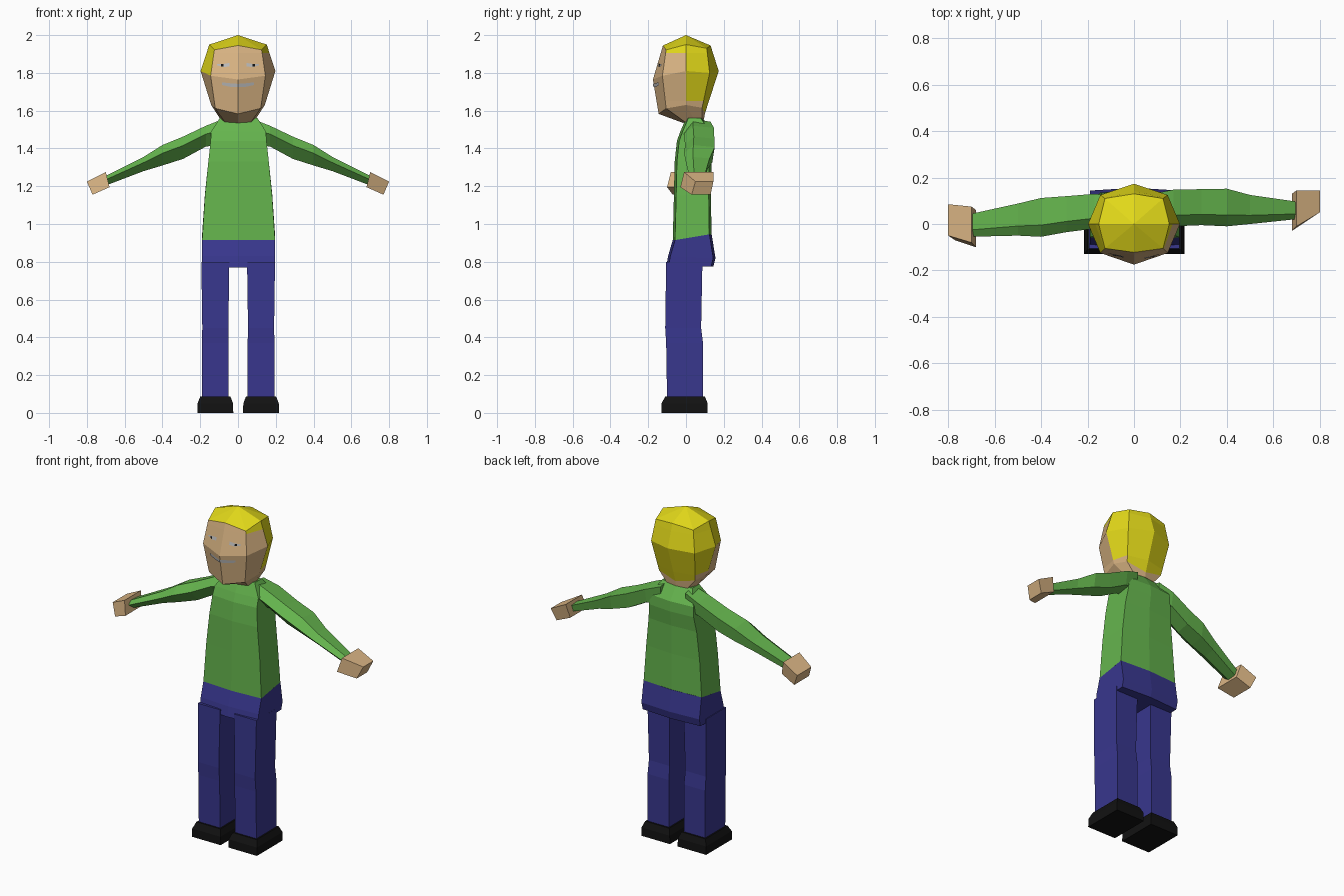
import bpy, bmesh
from mathutils import Vector
from mathutils.bvhtree import BVHTree

if "Cube" in bpy.data.objects:
    bpy.data.objects.remove(bpy.data.objects["Cube"])


def material(name, r, g, b):
    m = bpy.data.materials.new(name)
    m.diffuse_color = (r, g, b, 1)
    m.use_nodes = True
    m.node_tree.nodes["Principled BSDF"].inputs["Base Color"].default_value = m.diffuse_color
    return m


SKIN = material("skin", 0.70, 0.46, 0.23)
HAIR = material("yellow hair", 0.76, 0.69, 0.01)
SHIRT = material("green shirt", 0.13, 0.46, 0.075)
TROUSER = material("blue trousers", 0.04, 0.038, 0.27)
SHOE = material("black", 0.006, 0.006, 0.006)
PALE = material("pale grey", 0.5, 0.5, 0.5)


def finish(name, bm, *mats):
    bmesh.ops.recalc_face_normals(bm, faces=bm.faces)
    me = bpy.data.meshes.new(name)
    bm.to_mesh(me)
    bm.free()
    for m in mats:
        me.materials.append(m)
    ob = bpy.data.objects.new(name, me)
    bpy.context.collection.objects.link(ob)
    return ob


def loft_bm(rings, apex=None):
    """Skin a stack of equal-length rings; cap both ends, or fan to an apex."""
    bm = bmesh.new()
    rows = [[bm.verts.new(p) for p in r] for r in rings]
    n = len(rows[0])
    for a, b in zip(rows, rows[1:]):
        for i in range(n):
            j = (i + 1) % n
            bm.faces.new((a[i], a[j], b[j], b[i]))
    bm.faces.new(rows[0])
    if apex:
        top = bm.verts.new(apex)
        for i in range(n):
            bm.faces.new((rows[-1][i], rows[-1][(i + 1) % n], top))
    else:
        bm.faces.new(rows[-1])
    return bm


def loft(name, rings, mat):
    return finish(name, loft_bm(rings), mat)


def body_ring(hx, yf, yb, zf, zb, cx=0.003):
    """Eight-point trunk section: corners set in slightly from the middles."""
    zm = (zf + zb) / 2
    e = 0.012
    return [(cx, yf, zf), (cx + hx, yf + e, zf), (cx + hx, (yf + yb) / 2, zm),
            (cx + hx, yb - e, zb), (cx, yb, zb), (cx - hx, yb - e, zb),
            (cx - hx, (yf + yb) / 2, zm), (cx - hx, yf + e, zf)]


def quad(x0, x1, y0, y1, z):
    return [(x0, y0, z), (x1, y0, z), (x1, y1, z), (x0, y1, z)]


# trunk
loft("shirt_body", [body_ring(*r) for r in (
    (.193, -.07, .135, .915, .945), (.178, -.064, .132, 1.15, 1.16),
    (.16, -.06, .135, 1.33, 1.33), (.148, -.048, .147, 1.44, 1.42),
    (.145, -.03, .145, 1.49, 1.48), (.10, .0, .09, 1.56, 1.56))], SHIRT)
loft("trouser_hips", [body_ring(*r) for r in (
    (.192, -.105, .145, .77, .775), (.193, -.095, .156, .83, .82),
    (.193, -.07, .136, .915, .945))], TROUSER)

# legs and shoes
for side, s, c in (("left", -1, -.12), ("right", 1, .122)):
    loft(side + "_leg", [quad(c - w, c + w, y0, y1, z) for w, y0, y1, z in (
        (.071, -.10, .09, .06), (.071, -.105, .09, .37),
        (.069, -.11, .08, .45), (.074, -.105, .087, .80))], TROUSER)
    loft(side + "_shoe", [quad(c - w, c + w, y0, y1, z) for w, y0, y1, z in (
        (.095, -.13, .115, 0), (.094, -.13, .115, .05),
        (.08, -.11, .10, .086))], SHOE)

# arms: distance out, top z, bottom z, then front and back y for each side
ARM = [(.08, 1.555, 1.42, .00, .12, .00, .13),
       (.17, 1.52, 1.41, -.02, .13, -.01, .148),
       (.29, 1.463, 1.345, -.035, .12, -.005, .15),
       (.40, 1.418, 1.31, -.055, .112, -.01, .152),
       (.50, 1.355, 1.28, -.05, .088, .0, .125),
       (.71, 1.25, 1.2, -.055, .042, .022, .095)]
for side, s, k in (("left", -1, 3), ("right", 1, 5)):
    rings = []
    for a in ARM:
        x, t, b, f, r = s * a[0], a[1], a[2], a[k], a[k + 1]
        h, d = t - b, r - f
        rings.append([(x, r, t - .1 * h), (x, f + .3 * d, t), (x, f, t - .4 * h),
                      (x, f + .4 * d, b), (x, r - .08 * d, b + .15 * h)])
    loft(side + "_arm", rings, SHIRT)

# hands: tapered blocks continuing the slope of the arm
for side, s, inner, outer in (("left", -1, (-.10, .06), (-.07, .07)),
                              ("right", 1, (-.03, .13), (.03, .13))):
    rings = []
    for (f, b), (xt, zt), (xb, zb) in ((inner, (.70, 1.275), (.68, 1.195)),
                                       (outer, (.80, 1.225), (.77, 1.155))):
        rings.append([(s * xt, f + .02, zt), (s * xt, b + .015, zt),
                      (s * xb, b, zb), (s * xb, f, zb)])
    loft(side + "_hand", rings, SKIN)


# head
def head_ring(hx, zs, cx, cfy, czf, cby, czb, yf, zf, yb, zb):
    return [(0, yf, zf), (cx, cfy, czf), (hx, 0, zs), (cx, cby, czb),
            (0, yb, zb), (-cx, cby, czb), (-hx, 0, zs), (-cx, cfy, czf)]


neck = [(0, -.015, 1.535), (.07, -.005, 1.54), (.09, .045, 1.55), (.07, .085, 1.555),
        (0, .095, 1.555), (-.07, .085, 1.555), (-.09, .045, 1.55), (-.07, -.005, 1.54)]
head = loft_bm([
    neck,
    head_ring(.142, 1.63, .12, -.105, 1.612, .085, 1.615, -.145, 1.583, .10, 1.585),
    head_ring(.198, 1.81, .145, -.125, 1.785, .125, 1.80, -.175, 1.765, .173, 1.81),
    head_ring(.152, 1.95, .125, -.105, 1.922, .11, 1.93, -.122, 1.945, .13, 1.945)],
    apex=(0, 0, 2.0))
for z in (1.65, 1.905):
    bmesh.ops.bisect_plane(head, geom=head.verts[:] + head.edges[:] + head.faces[:],
                           plane_co=(0, 0, z), plane_no=(0, 0, 1))
head.normal_update()
tree = BVHTree.FromBMesh(head)
for f in head.faces:
    c = f.calc_center_median()
    crown = min(v.co.z for v in f.verts) > 1.915
    side_col = abs(c.x) > .1
    if c.y > 0:
        hair = c.z > (1.65 if side_col else 1.59)
    else:
        hair = side_col and (c.z > 1.905 or (c.x < 0 and c.z > 1.83))
    f.material_index = int(hair or crown)
finish("head", head, SKIN, HAIR)


# painted face: thin plates laid on the front of the head
def plate(name, outline, mat, lift=.004):
    """outline: (x, low z, high z) columns projected on to the face."""
    bm = bmesh.new()
    cols = []
    for col in outline:
        pair = []
        for z in col[1:]:
            hit = tree.ray_cast(Vector((col[0], -1, z)), Vector((0, 1, 0)))[0]
            pair.append(bm.verts.new(hit + Vector((0, -lift, 0))))
        cols.append(pair)
    faces = [bm.faces.new((a[0], b[0], b[1], a[1])) for a, b in zip(cols, cols[1:])]
    bmesh.ops.recalc_face_normals(bm, faces=faces)
    if faces[0].normal.y > 0:
        bmesh.ops.reverse_faces(bm, faces=faces)
    me = bpy.data.meshes.new(name)
    bm.to_mesh(me)
    bm.free()
    me.materials.append(mat)
    bpy.context.collection.objects.link(bpy.data.objects.new(name, me))


for side, s in (("left", -1), ("right", 1)):
    plate(side + "_eye", [(s * .045, 1.835, 1.853), (s * .075, 1.83, 1.848),
                          (s * .11, 1.84, 1.846)], PALE)
    plate(side + "_pupil", [(s * .078, 1.834, 1.846), (s * .09, 1.835, 1.846)], SHOE, .007)
plate("mouth", [(-.085, 1.736, 1.75), (-.04, 1.726, 1.745), (0, 1.725, 1.742),
                (.04, 1.726, 1.745), (.085, 1.736, 1.75)], PALE)
